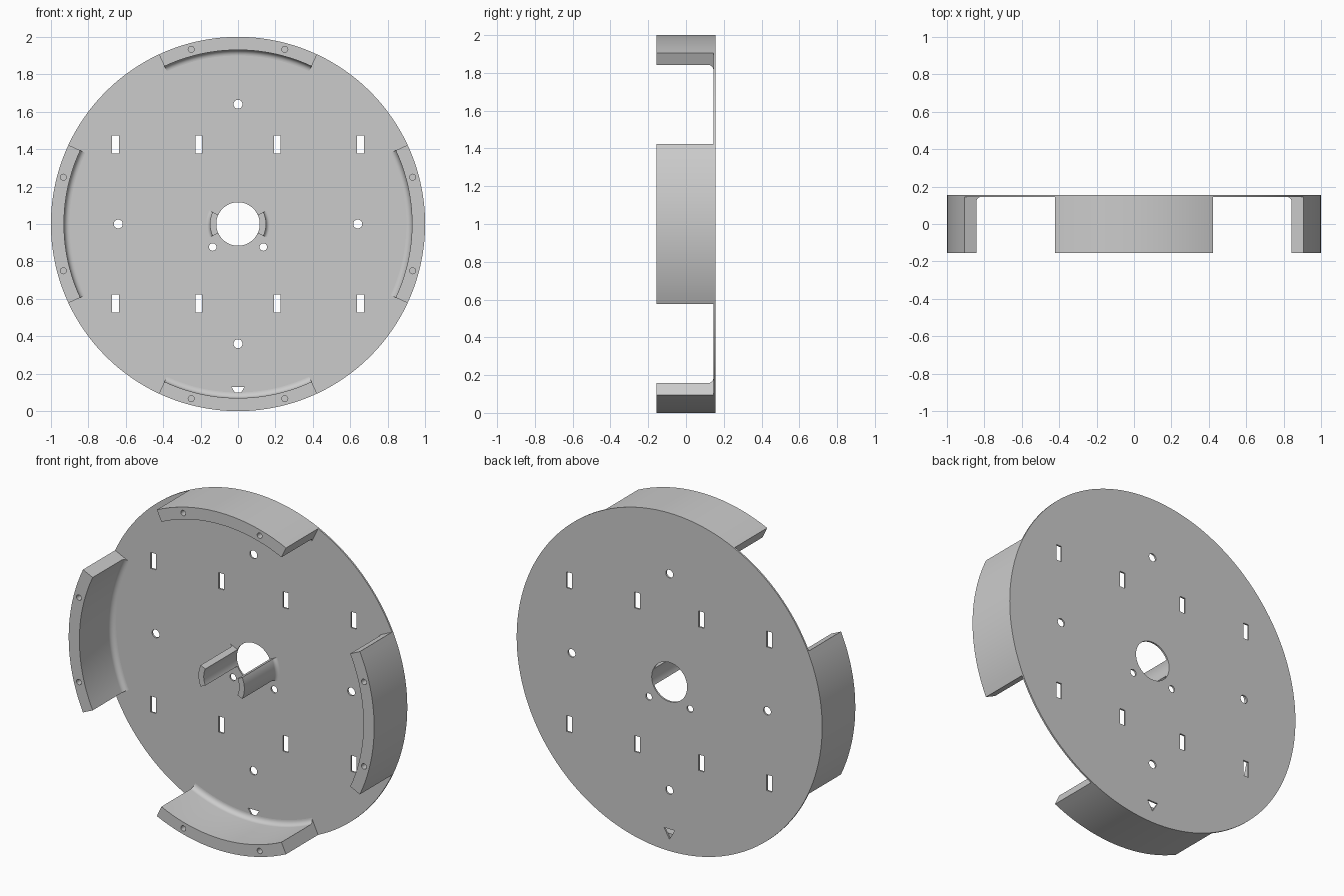
import bpy, bmesh
from math import sin, cos, pi, radians
from mathutils import Matrix, Vector

cube = bpy.data.objects.get("Cube")
if cube:
    bpy.data.objects.remove(cube, do_unlink=True)

FRONT, BACK, PLATE_FRONT = -0.155, 0.155, 0.145
MID = 1.0  # height of the disc axis

grey = bpy.data.materials.new("plain grey")
grey.use_nodes = True
grey.diffuse_color = (0.6, 0.6, 0.6, 1)
grey.node_tree.nodes["Principled BSDF"].inputs["Base Color"].default_value = (0.6, 0.6, 0.6, 1)


def make_object(name, bm):
    bmesh.ops.recalc_face_normals(bm, faces=bm.faces[:])
    mesh = bpy.data.meshes.new(name)
    bm.to_mesh(mesh)
    bm.free()
    mesh.materials.append(grey)
    obj = bpy.data.objects.new(name, mesh)
    bpy.context.collection.objects.link(obj)
    return obj


def activate(obj):
    bpy.ops.object.select_all(action='DESELECT')
    obj.select_set(True)
    bpy.context.view_layer.objects.active = obj


def add_prism(bm, outline, y0, y1):
    """Extrude an (x, z) outline along y."""
    face = bm.faces.new([bm.verts.new((x, y0, z)) for x, z in outline])
    grown = bmesh.ops.extrude_face_region(bm, geom=[face])["geom"]
    moved = [v for v in grown if isinstance(v, bmesh.types.BMVert)]
    bmesh.ops.translate(bm, verts=moved, vec=(0, y1 - y0, 0))


def circle(x, z, r, n=32):
    return [(x + r * cos(2 * pi * i / n), z + r * sin(2 * pi * i / n)) for i in range(n)]


def cut(obj, outlines, y0, y1):
    """Cut prisms out of an object."""
    bm = bmesh.new()
    for outline in outlines:
        add_prism(bm, outline, y0, y1)
    cutter = make_object("cutter", bm)
    cutter.hide_render = True
    mod = obj.modifiers.new("holes", 'BOOLEAN')
    mod.operation, mod.solver, mod.object = 'DIFFERENCE', 'EXACT', cutter
    activate(obj)
    bpy.ops.object.modifier_apply(modifier=mod.name)
    bpy.data.objects.remove(cutter, do_unlink=True)


def smooth(obj):
    activate(obj)
    bpy.ops.object.shade_smooth_by_angle(angle=radians(30))


def arc_wall(name, plain_r, fillet_r, fillet, middle, half=25, steps=20):
    """Arc wall around the y axis, filleted into the plate on one side."""
    side = 1 if fillet_r > plain_r else -1
    profile = [(plain_r, PLATE_FRONT), (plain_r, FRONT), (fillet_r, FRONT)]
    for i in range(9):
        a = pi / 2 * i / 8
        profile.append((fillet_r + side * fillet * (1 - cos(a)),
                        PLATE_FRONT - fillet + fillet * sin(a)))
    bm = bmesh.new()
    rings = []
    for i in range(steps + 1):
        a = radians(middle - half + 2 * half * i / steps)
        rings.append([bm.verts.new((r * cos(a), y, MID + r * sin(a))) for r, y in profile])
    n = len(profile)
    for ra, rb in zip(rings, rings[1:]):
        for j in range(n):
            k = (j + 1) % n
            bm.faces.new((ra[j], ra[k], rb[k], rb[j]))
    bm.faces.new(rings[0])
    bm.faces.new(rings[-1])
    return make_object(name, bm)


# Thin round back plate
bm = bmesh.new()
add_prism(bm, circle(0, MID, 1, 144), PLATE_FRONT, BACK)
plate = make_object("back_plate", bm)

# Plate openings: centre bore, round holes, slots and a triangular mark
holes = [circle(0, MID, 0.116, 72)]
for s in (-1, 1):
    holes += [circle(0, MID + s * 0.64, 0.024), circle(s * 0.64, MID, 0.024),
              circle(s * 0.135, 0.877, 0.02)]
    for x in (-0.655, -0.21, 0.21, 0.655):
        z = MID + s * 0.425
        holes.append([(x - 0.018, z - 0.047), (x + 0.018, z - 0.047),
                      (x + 0.018, z + 0.047), (x - 0.018, z + 0.047)])
holes.append([(-0.035, 0.13), (0, 0.07), (0.035, 0.13)])
cut(plate, holes, PLATE_FRONT - 0.05, BACK + 0.05)
smooth(plate)

# Four rim walls with blind screw holes in their front edges
for name, middle in (("left", 0), ("top", 90), ("right", 180), ("bottom", 270)):
    wall = arc_wall(name + "_rim_wall", 1, 0.93, 0.03, middle)
    angles = [radians(middle + d) for d in (-15, 15)]
    cut(wall, [circle(0.966 * cos(a), MID + 0.966 * sin(a), 0.016, 24) for a in angles],
        FRONT - 0.05, FRONT + 0.12)
    smooth(wall)

# Two short hub walls beside the centre bore
for name, middle in (("left", 0), ("right", 180)):
    smooth(arc_wall(name + "_hub_wall", 0.116, 0.15, 0.02, middle))
